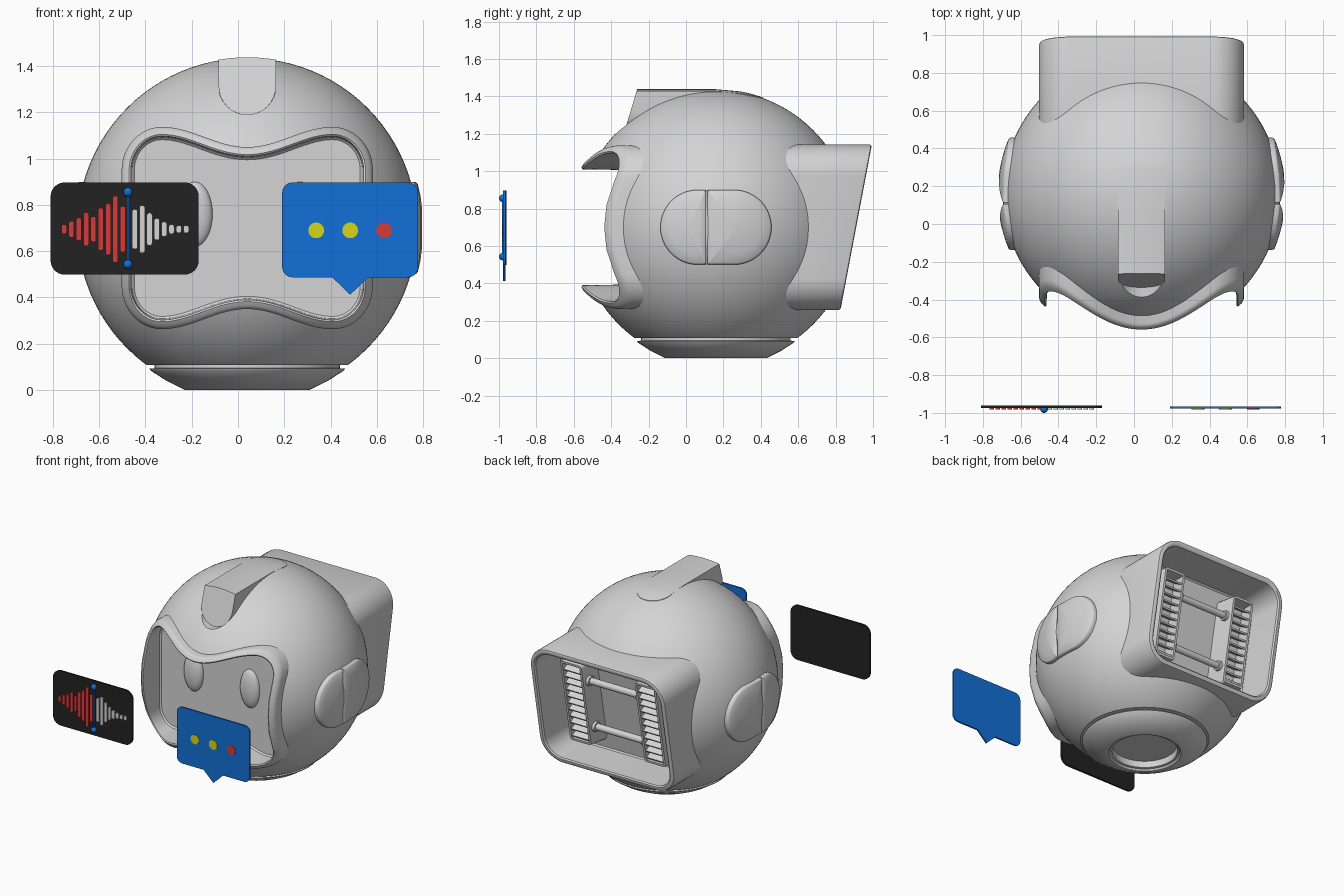
import bpy, bmesh, math
from mathutils import Matrix, Vector

old = bpy.data.objects.get("Cube")
if old:
    bpy.data.objects.remove(old, do_unlink=True)

CENTRE = Vector((0.04, 0.16, 0.70))
RADIUS = 0.735
SLANT = 0.19  # lean of the rear housing


def material(name, red, green, blue):
    mat = bpy.data.materials.new(name)
    mat.use_nodes = True
    mat.diffuse_color = (red, green, blue, 1)
    mat.node_tree.nodes["Principled BSDF"].inputs["Base Color"].default_value = (red, green, blue, 1)
    return mat


GREY = material("light grey", 0.66, 0.66, 0.66)
BLACK = material("black", 0.016, 0.016, 0.016)
BLUE = material("blue", 0.006, 0.16, 0.68)
RED = material("red", 0.65, 0.045, 0.045)
YELLOW = material("yellow", 0.68, 0.68, 0.01)


def finish(name, bm, mat):
    bmesh.ops.recalc_face_normals(bm, faces=bm.faces[:])
    mesh = bpy.data.meshes.new(name)
    bm.to_mesh(mesh)
    bm.free()
    mesh.materials.append(mat)
    obj = bpy.data.objects.new(name, mesh)
    bpy.context.collection.objects.link(obj)
    return obj


def smooth(obj):
    bpy.ops.object.select_all(action="DESELECT")
    obj.select_set(True)
    bpy.context.view_layer.objects.active = obj
    bpy.ops.object.shade_smooth_by_angle(angle=math.radians(35))


def loft(name, rings, mat):
    """Skin closed rings of points and cap both ends."""
    bm = bmesh.new()
    loops = [[bm.verts.new(p) for p in ring] for ring in rings]
    count = len(loops[0])
    for a, b in zip(loops, loops[1:]):
        for i in range(count):
            j = (i + 1) % count
            bm.faces.new((a[i], a[j], b[j], b[i]))
    bm.faces.new(loops[0])
    bm.faces.new(loops[-1][::-1])
    obj = finish(name, bm, mat)
    smooth(obj)
    return obj


def ellipsoid(name, place, size, mat):
    bm = bmesh.new()
    bmesh.ops.create_uvsphere(bm, u_segments=32, v_segments=16, radius=1)
    bmesh.ops.transform(bm, matrix=Matrix.Translation(place) @ Matrix.Diagonal((*size, 1)), verts=bm.verts)
    smooth(finish(name, bm, mat))


def rounded(w, h, r, n=8):
    """Rounded rectangle from half sizes, counter-clockwise."""
    pts = []
    for k, (sx, sy) in enumerate(((1, 1), (-1, 1), (-1, -1), (1, -1))):
        for i in range(n + 1):
            a = (k + i / n) * math.pi / 2
            pts.append((sx * (w - r) + r * math.cos(a), sy * (h - r) + r * math.sin(a)))
    return pts


def inset(pts, d):
    out = []
    for i, p in enumerate(pts):
        t = Vector(pts[(i + 1) % len(pts)]) - Vector(pts[i - 1])
        t.normalize()
        out.append((p[0] - t.y * d, p[1] + t.x * d))
    return out


def plate(name, pts, x, z, front, back, mat):
    rings = [[(x + u, y, z + v) for u, v in pts] for y in (front, back)]
    return loft(name, rings, mat)


def cut(target, cutter):
    cutter.hide_render = True
    mod = target.modifiers.new("cut", "BOOLEAN")
    mod.operation = "DIFFERENCE"
    mod.solver = "EXACT"
    mod.object = cutter
    bpy.context.view_layer.objects.active = target
    bpy.ops.object.modifier_apply(modifier=mod.name)
    bpy.data.objects.remove(cutter, do_unlink=True)


def bulge(radius, a, b):
    return math.sqrt(max(radius ** 2 - a * a - b * b, 0))


# Round shell, cut flat underneath
bm = bmesh.new()
bmesh.ops.create_uvsphere(bm, u_segments=96, v_segments=48, radius=RADIUS)
bmesh.ops.translate(bm, vec=CENTRE, verts=bm.verts)
bmesh.ops.bisect_plane(bm, geom=bm.verts[:] + bm.edges[:] + bm.faces[:],
                       plane_co=(0, 0, 0.107), plane_no=(0, 0, 1), clear_inner=True)
bmesh.ops.holes_fill(bm, edges=[e for e in bm.edges if e.is_boundary])
shell = finish("shell", bm, GREY)

# Face outline: waisted top and bottom, round corners
quarter = [(0.37 * i / 16, 0.35 + 0.0435 * (1 - math.cos(math.pi * i / 16))) for i in range(16)]
quarter += [(0.37 + 0.173 * math.sin(a), 0.25 + 0.187 * math.cos(a))
            for a in (math.pi / 24 * i for i in range(13))]
quarter += [(0.543, 0.12)]
right = quarter + [(0.543, 0)] + [(u, -v) for u, v in quarter[::-1]]
outline = (right + [(-u, v) for u, v in right[-2:0:-1]])[::-1]


def face_ring(d, radius=None, y=None):
    return [(CENTRE.x + u, CENTRE.y - bulge(radius, u, v) if radius else y, CENTRE.z + v)
            for u, v in inset(outline, d)]


cut(shell, loft("face_cutter", [face_ring(0.02, y=-0.215), face_ring(0.02, y=-1.2)], GREY))
loft("face_rim", [face_ring(0, y=-0.2), face_ring(0, 0.772), face_ring(0.004, 0.781),
                  face_ring(0.013, 0.786), face_ring(0.032, 0.786), face_ring(0.04, 0.778),
                  face_ring(0.045, y=-0.25), face_ring(0.055, y=-0.24)], GREY)

# Eyes
for side, name in ((-1, "right_eye"), (1, "left_eye")):
    ellipsoid(name, (CENTRE.x + side * 0.227, -0.24, 0.76), (0.077, 0.04, 0.14), GREY)


# Top crest
def crest_ring(y, w, lean=0.0):
    pts = []
    for i in range(9):
        x = w * (1 - i / 4)
        pts.append((x, 0.003 + CENTRE.z + bulge(RADIUS, x, max(0, y - CENTRE.y))))
    for i in range(17):
        a = math.pi * (1 + i / 16)
        pts.append((w * math.cos(a), 1.315 + 0.125 * math.sin(a)))
    return [(CENTRE.x + x, y - lean * (1.436 - z), z) for x, z in pts]


cut(shell, loft("crest_cutter", [crest_ring(-0.6, 0.125), crest_ring(-0.25, 0.125)], GREY))
rings = [crest_ring(-0.262, 0.124, 0.3), crest_ring(0, 0.124), crest_ring(CENTRE.y, 0.124)]
for i in range(13):
    a = math.pi / 2 * i / 12.5
    rings.append(crest_ring(0.29 + 0.125 * math.sin(a), 0.124 * math.cos(a)))
loft("crest", rings, GREY)

# Rear housing: open rounded box with a leaning back
housing = rounded(0.543, 0.443, 0.17, 12)


def rear_ring(d, y, slant=SLANT, pts=housing, dx=0.0):
    return [(CENTRE.x + dx + u, y + slant * v, CENTRE.z + v) for u, v in inset(pts, d)]


cut(shell, loft("housing_cutter", [rear_ring(0.02, 0.605), rear_ring(0.02, 1.3)], GREY))
loft("rear_housing", [rear_ring(0, 0.5, 0), rear_ring(0, 0.895), rear_ring(0.004, 0.906),
                      rear_ring(0.012, 0.91), rear_ring(0.03, 0.91), rear_ring(0.04, 0.902),
                      rear_ring(0.05, 0.64), rear_ring(0.06, 0.63)], GREY)

# Vents with slats inside the housing
for side, name in ((-1, "right"), (1, "left")):
    dx = side * 0.30
    frame = rounded(0.085, 0.31, 0.02, 3)
    loft(name + "_vent_frame", [rear_ring(-0.02, 0.62, pts=frame, dx=dx), rear_ring(0, 0.785, pts=frame, dx=dx),
                                rear_ring(0.016, 0.785, pts=frame, dx=dx),
                                rear_ring(0.018, 0.69, pts=frame, dx=dx)], GREY)
    bm = bmesh.new()
    for i in range(11):
        v = (i - 5) * 0.052
        place = Vector((CENTRE.x + dx, 0.735 + SLANT * v, CENTRE.z + v))
        matrix = Matrix.Translation(place) @ Matrix.Rotation(math.radians(-30), 4, "X")
        bmesh.ops.create_cube(bm, size=1, matrix=matrix @ Matrix.Diagonal((0.137, 0.085, 0.012, 1)))
    finish(name + "_vent_slats", bm, GREY)

# Crossbars with end collars
for v, name in ((-0.18, "lower"), (0.18, "upper")):
    rings = []
    for x, r in ((-0.225, 0.036), (-0.19, 0.036), (-0.19, 0.024), (0.19, 0.024), (0.19, 0.036), (0.225, 0.036)):
        rings.append([(CENTRE.x + x, 0.725 + SLANT * v + r * math.cos(a), CENTRE.z + v + r * math.sin(a))
                      for a in (math.tau * i / 24 for i in range(24))])
    loft(name + "_crossbar", rings, GREY)

# Ear pads, each split by an upright groove
pad = rounded(0.297, 0.2, 0.1999, 16)
for side, name in ((-1, "right_ear"), (1, "left_ear")):
    for part, keep in (("front", -1), ("rear", 1)):
        edge = -0.05 + keep * 0.004
        pts = [(max(u, edge) if keep > 0 else min(u, edge), v) for u, v in pad]
        pts = [p for i, p in enumerate(pts) if p[0] != edge or abs(p[1]) > 0.199]
        mid = 0.12 if keep > 0 else -0.15
        rings = []
        for s, radius in ((1, 0.70), (1, 0.753), (0.985, 0.759), (0.95, 0.762), (0.7, 0.762), (0.4, 0.762), (0.1, 0.762)):
            flat = [(mid + (u - mid) * s, v * s) for u, v in pts]
            rings.append([(CENTRE.x + side * bulge(radius, u, v), CENTRE.y + u, CENTRE.z + v) for u, v in flat])
        loft(name + "_" + part, rings, GREY)

# Base foot with a shallow round hollow
rings = []
for r, z in ((0.40, 0.115), (0.40, 0.094), (0.422, 0.092), (0.418, 0.084), (0.35, 0.04),
             (0.27, 0), (0.245, 0), (0.235, 0.012), (0.22, 0.015), (0.215, 0.06)):
    rings.append([(CENTRE.x + r * math.cos(a), CENTRE.y + r * math.sin(a), z)
                  for a in (math.tau * i / 64 for i in range(64))])
loft("base_foot", rings, GREY)
smooth(shell)

# Sound panel
plate("sound_panel", rounded(0.32, 0.199, 0.06), -0.49, 0.698, -0.974, -0.96, BLACK)
reds = (0.043, 0.073, 0.1, 0.147, 0.112, 0.186, 0.225, 0.29, 0.2)
whites = (0.173, 0.207, 0.143, 0.095, 0.065, 0.043, 0.034, 0.034)
for name, start, heights, mat in (("red_bar", -0.752, reds, RED), ("pale_bar", -0.446, whites, GREY)):
    for i, h in enumerate(heights):
        plate(name, rounded(0.012, h / 2, 0.0115, 4), start + 0.0317 * i, 0.695, -0.982, -0.973, mat)
plate("marker_line", rounded(0.004, 0.156, 0.003, 2), -0.476, 0.699, -0.984, -0.973, BLUE)
for z in (0.855, 0.543):
    ellipsoid("marker_knob", (-0.476, -0.98, z), (0.02, 0.02, 0.02), BLUE)

# Speech bubble with three dots
bubble = rounded(0.294, 0.205, 0.045)
bubble[27:27] = [(-0.078, -0.205), (0, -0.28), (0.078, -0.205)]
plate("speech_bubble", bubble, 0.485, 0.692, -0.978, -0.966, BLUE)
for x, mat in ((0.338, YELLOW), (0.485, YELLOW), (0.631, RED)):
    plate("bubble_dot", rounded(0.034, 0.034, 0.0339), x, 0.69, -0.981, -0.976, mat)
